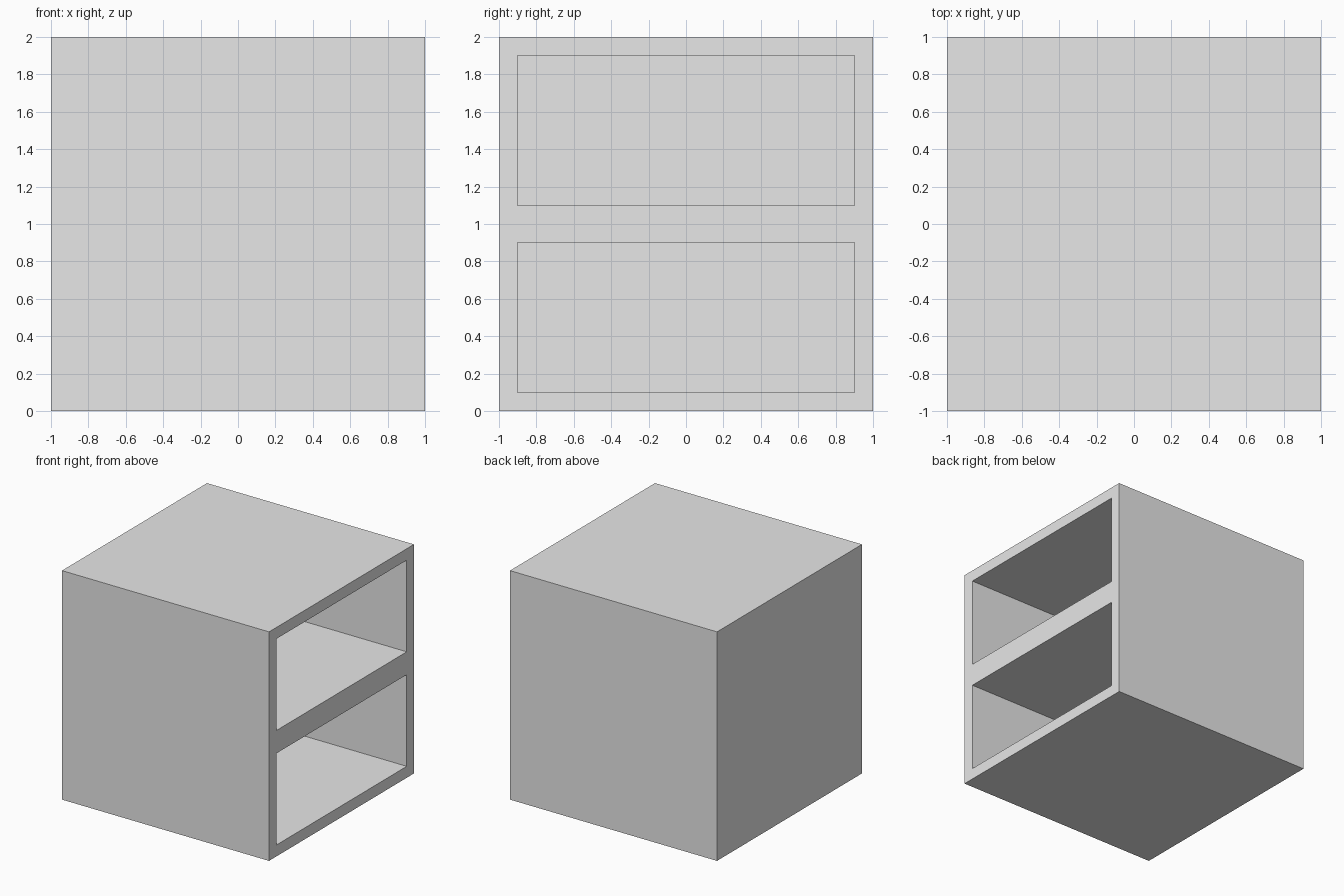
import bpy

default = bpy.data.objects.get("Cube")
if default:
    bpy.data.objects.remove(default, do_unlink=True)

WALL = 0.1

grey = bpy.data.materials.new("light_grey")
grey.use_nodes = True
colour = (0.8, 0.8, 0.8, 1)
grey.diffuse_color = colour
grey.node_tree.nodes["Principled BSDF"].inputs["Base Color"].default_value = colour


def box(name, size, centre):
    bpy.ops.mesh.primitive_cube_add(size=1, location=centre)
    obj = bpy.context.object
    obj.name = name
    obj.scale = size
    bpy.ops.object.transform_apply(location=True, rotation=False, scale=True)
    obj.data.materials.append(grey)
    return obj


# Solid cabinet block
cabinet = box("cabinet", (2, 2, 2), (0, 0, 1))

# Two stacked compartments, open towards +x with a thin wall behind
for level, z in (("lower", 0.5), ("upper", 1.5)):
    cutter = box(level + "_compartment_cutter", (2, 2 - 2 * WALL, 1 - 2 * WALL),
                 (WALL, 0, z))
    cutter.hide_render = True
    cut = cabinet.modifiers.new(level + "_compartment", "BOOLEAN")
    cut.operation = "DIFFERENCE"
    cut.solver = "EXACT"
    cut.object = cutter
    bpy.ops.object.select_all(action="DESELECT")
    cabinet.select_set(True)
    bpy.context.view_layer.objects.active = cabinet
    bpy.ops.object.modifier_apply(modifier=cut.name)
    bpy.data.objects.remove(cutter, do_unlink=True)
